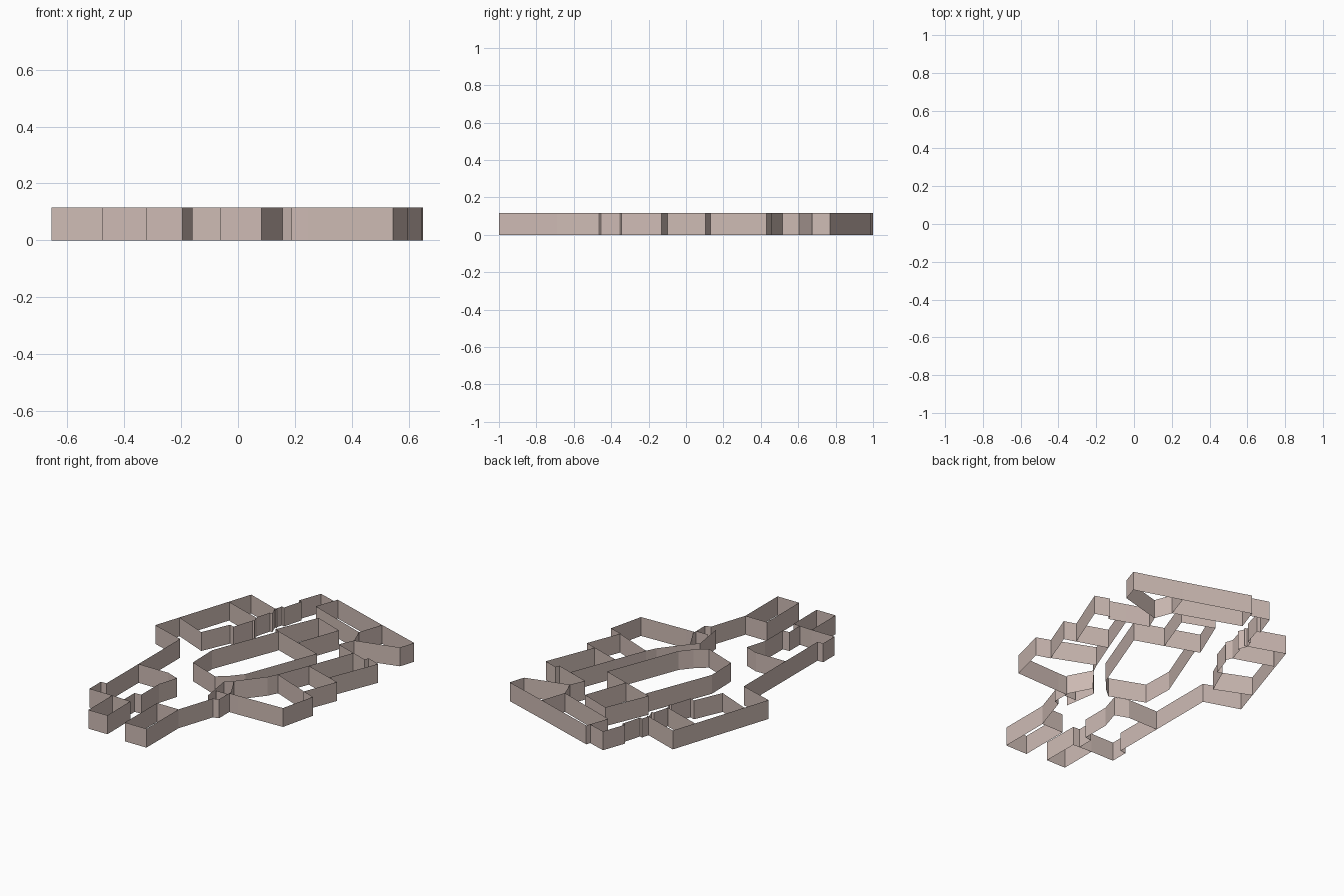
import bpy, bmesh

HEIGHT = 0.115

# one shared stone colour
stone = bpy.data.materials.new("stone")
stone.diffuse_color = (0.62, 0.50, 0.46, 1)


def wall(name, *paths):
    """Thin vertical wall sheets raised from floor-plan polylines."""
    bm = bmesh.new()
    for path in paths:
        low = [bm.verts.new((x, y, 0)) for x, y in path]
        top = [bm.verts.new((x, y, HEIGHT)) for x, y in path]
        for i in range(len(path) - 1):
            bm.faces.new((low[i], low[i + 1], top[i + 1], top[i]))
    bmesh.ops.remove_doubles(bm, verts=bm.verts, dist=0.0005)
    mesh = bpy.data.meshes.new(name)
    bm.to_mesh(mesh)
    bm.free()
    mesh.materials.append(stone)
    obj = bpy.data.objects.new(name, mesh)
    bpy.context.collection.objects.link(obj)
    return obj


# long range across the back, with one partition
wall("back_range",
     [(-.02, .99), (.37, .86), (.65, .77), (.62, .675), (.36, .605),
      (.32, .71), (-.07, .85), (-.02, .99)],
     [(.37, .86), (.32, .71)])

# stepped buttress wall joining the back and left ranges
wall("stepped_wall",
     [(-.03, .965), (-.14, 1.0), (-.19, .86), (-.17, .855), (-.205, .735),
      (-.222, .74), (-.235, .69), (-.215, .64), (-.23, .635), (-.255, .545),
      (-.24, .50), (-.25, .495), (-.29, .37), (-.32, .38), (-.395, .21)])

# left range with two cross walls
wall("left_range",
     [(-.22, .69), (-.45, .77), (-.655, .14), (-.44, .07), (-.44, -.33),
      (-.44, -.64), (-.477, -.64), (-.477, -.75), (-.323, -.75)],
     [(-.49, .62), (-.255, .54)],
     [(-.605, .30), (-.395, .21)])

# central hall and its square end chamber
wall("central_hall",
     [(-.05, .46), (-.21, .05), (-.205, -.14), (0, -.22), (.065, -.165),
      (.12, -.10), (.29, .345), (-.08, .475)])
wall("hall_chamber",
     [(-.08, .475), (.03, .735), (.215, .665), (.12, .405)])

# left gate tower and the wall leading to it
wall("left_gate_wall",
     [(-.44, -.33), (-.24, -.33), (-.16, -.36), (-.197, -.48),
      (-.197, -.65), (-.24, -.655), (-.24, -.755)])
wall("left_gate_tower",
     [(-.323, -.75), (-.197, -.757), (-.195, -.98), (-.323, -.98),
      (-.323, -.75)])

# right gate tower and the wall leading to it
wall("right_gate_tower",
     [(-.063, -.69), (.082, -.69), (.082, -1.0), (-.063, -1.0),
      (-.063, -.69)])
wall("right_gate_wall",
     [(.082, -.69), (.156, -.465), (.19, -.455), (.19, -.37), (.11, -.37)])

# small corner turret
wall("corner_turret",
     [(.27, 0), (.24, -.06), (.12, -.21), (.08, -.25), (.11, -.445)],
     [(.12, -.21), (.19, -.34), (.19, -.37)])

# right range: three rooms stepping back
wall("right_front_room",
     [(.19, -.355), (.247, -.355), (.545, -.345), (.597, -.13), (.515, -.10),
      (.27, 0)],
     [(.597, -.13), (.515, -.105)])
wall("right_middle_room",
     [(.27, 0), (.345, .19), (.595, .105), (.515, -.10)])
wall("right_back_room",
     [(.345, .19), (.45, .465)],
     [(.525, .13), (.645, .43), (.56, .46), (.55, .435), (.45, .47),
      (.32, .515), (.36, .605)])
